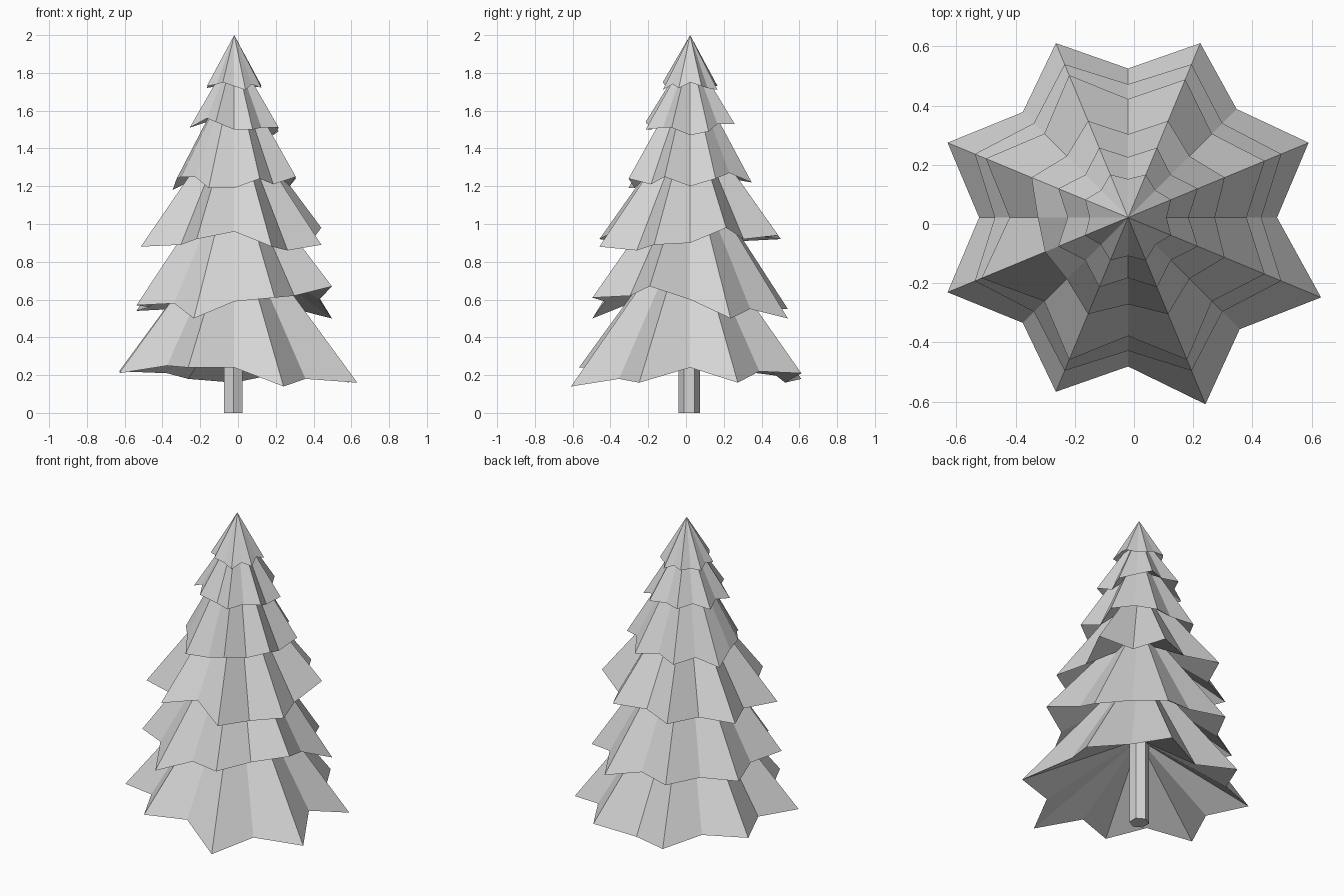
import bpy, bmesh, math

cube = bpy.data.objects.get("Cube")
if cube:
    bpy.data.objects.remove(cube)

CENTRE_X, CENTRE_Y = -0.02, 0.022
POINTS = 16  # alternating notches and branch tips around each tier
HOLLOW = 0.45  # how far the underside rises towards the tier's apex

# Single pale grey for the whole tree
grey = bpy.data.materials.new("pale_grey")
grey.use_nodes = True
colour = (0.66, 0.66, 0.66, 1.0)
grey.diffuse_color = colour
grey.node_tree.nodes["Principled BSDF"].inputs["Base Color"].default_value = colour


def finish(name, bm):
    """Turn a bmesh into a flat-shaded grey object."""
    mesh = bpy.data.meshes.new(name)
    bm.to_mesh(mesh)
    bm.free()
    mesh.materials.append(grey)
    obj = bpy.data.objects.new(name, mesh)
    bpy.context.collection.objects.link(obj)
    return obj


def branch_tier(name, apex, base, notch, tip, droop, stretch=None):
    """Star-shaped cone with a fluted hollow underside.

    droop lifts each rim point in hundredths, stretch scales its radius.
    """
    stretch = stretch or {}
    bm = bmesh.new()
    top = bm.verts.new((CENTRE_X, CENTRE_Y, apex))
    under = bm.verts.new((CENTRE_X, CENTRE_Y, base + HOLLOW * (apex - base)))
    rim = []
    for i, lift in enumerate(droop):
        angle = i * math.tau / POINTS
        radius = (tip if i % 2 else notch) * stretch.get(i, 1)
        rim.append(bm.verts.new((CENTRE_X + radius * math.cos(angle),
                                 CENTRE_Y + radius * math.sin(angle),
                                 base + lift / 100)))
    for i in range(POINTS):
        a, b = rim[i], rim[(i + 1) % POINTS]
        bm.faces.new((top, a, b))
        bm.faces.new((under, b, a))
    return finish(name, bm)


# Branch tiers from the ground up, rim points counter-clockwise from +x
branch_tier("bottom_branch_tier", 1.05, 0.14, 0.503, 0.65,
            (10, 2, 8, 7, 2, 4, 7, 8, 9, 7, 11, 10, 10, 0, 4, 2),
            {1: 1.015, 2: 1.03, 3: 0.98, 5: 0.98, 7: 1.015, 9: 1.015,
             11: 0.98, 13: 1.05, 14: 1.06, 15: 1.085})
branch_tier("second_branch_tier", 1.35, 0.5, 0.45, 0.56,
            (10, 0, 5, 0, 5, 5, 5, 4, 6, 7, 8, 0, 9, 11, 12, 17))
branch_tier("third_branch_tier", 1.6, 0.86, 0.4, 0.52,
            (4, 12, 6, 8, 7, 6, 5, 3, 3, 2, 3, 6, 10, 2, 0, 3),
            {1: 0.96, 3: 0.97, 9: 1.03, 15: 0.96})
branch_tier("fourth_branch_tier", 1.83, 1.18, 0.293, 0.353,
            (2, 6, 9, 4, 6, 4, 6, 0, 6, 7, 7, 1, 1, 6, 3, 7),
            {4: 0.96, 8: 1.04, 9: 0.86})
branch_tier("fifth_branch_tier", 1.92, 1.47, 0.204, 0.255,
            (0, 2, 6, 6, 6, 6, 7, 4, 6, 4, 9, 7, 3, 3, 4, 4))
branch_tier("top_branch_tier", 2.0, 1.71, 0.13, 0.157,
            (4, 2, 1, 0, 3, 2, 2, 1, 3, 2, 3, 4, 2, 0, 3, 1))

# Six-sided trunk, its upper end hidden inside the lowest tier
trunk_height = 0.7
bm = bmesh.new()
bmesh.ops.create_cone(bm, cap_ends=True, segments=6, radius1=0.057,
                      radius2=0.057, depth=trunk_height)
trunk = finish("trunk", bm)
trunk.location = (CENTRE_X - 0.005, CENTRE_Y - 0.005, trunk_height / 2)
